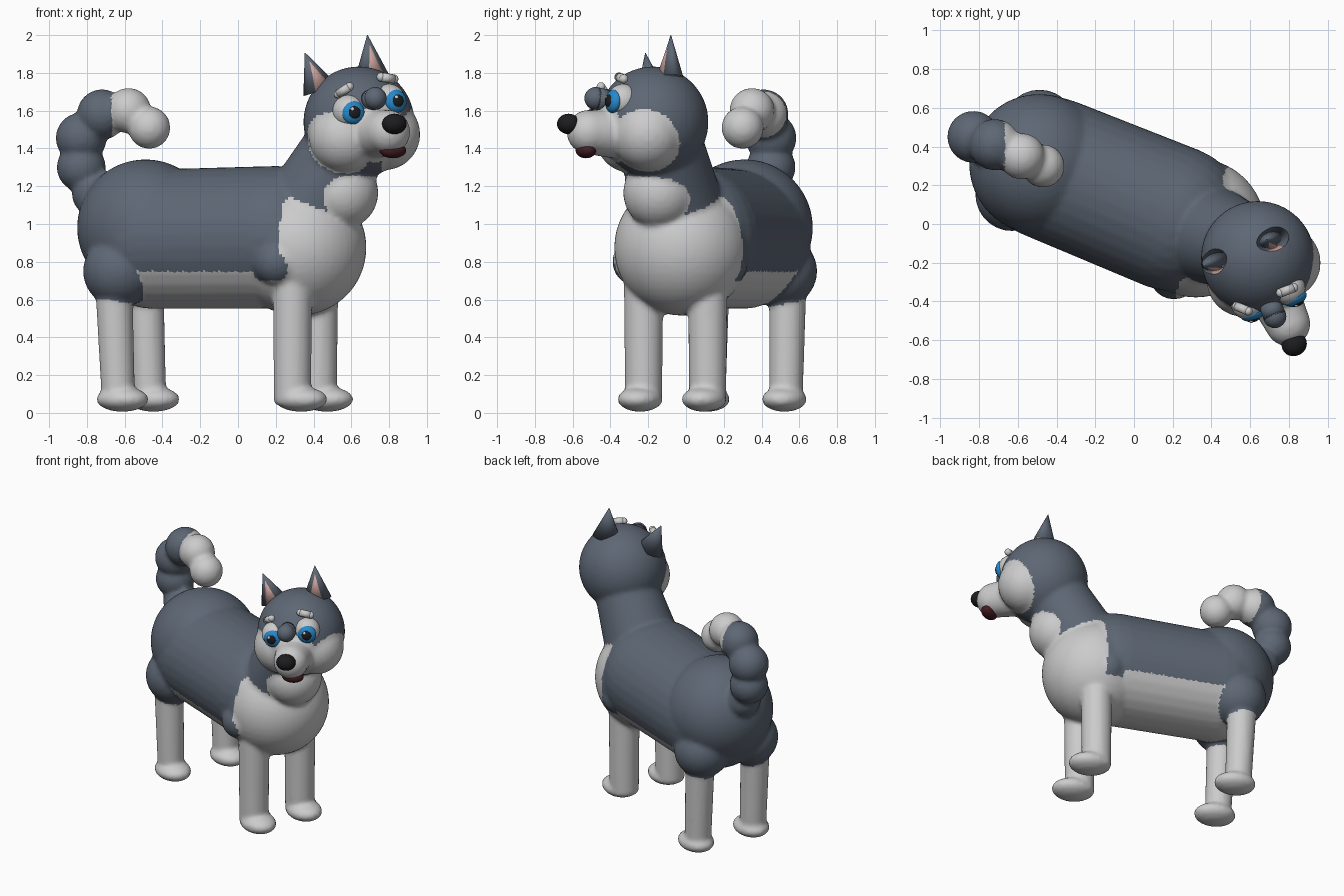
import bpy, bmesh
from mathutils import Vector, Matrix

if "Cube" in bpy.data.objects:
    bpy.data.objects.remove(bpy.data.objects["Cube"])

V = Vector
FWD, SIDE = V((0.927, -0.375, 0)), V((0.375, 0.927, 0))      # body heading and its left
FACE, LEFT = V((0.39, -0.92, 0)).normalized(), V((0.92, 0.39, 0.25)).normalized()


def material(name, rgb):
    m = bpy.data.materials.new(name)
    m.diffuse_color = (*rgb, 1)
    m.use_nodes = True
    m.node_tree.nodes["Principled BSDF"].inputs["Base Color"].default_value = m.diffuse_color
    return m


SLATE = material("slate_fur", (0.11, 0.135, 0.175))
WHITE = material("white_fur", (0.8, 0.8, 0.8))
BLACK = material("black", (0.012, 0.012, 0.014))
BLUE = material("blue", (0.02, 0.25, 0.6))
PINK = material("pink", (0.62, 0.38, 0.34))
RED = material("dark_red", (0.06, 0.012, 0.016))


def frame(z, x=LEFT):
    """Rotation with local Z along z and local X near x."""
    z = z.normalized()
    y = z.cross(x).normalized()
    return Matrix((y.cross(z), y, z)).transposed().to_4x4()


def ball(bm, c, r, rot=Matrix(), seg=32):
    r = r if isinstance(r, tuple) else (r, r, r)
    m = Matrix.Translation(c) @ rot @ Matrix.Diagonal((*r, 1))
    bmesh.ops.create_uvsphere(bm, u_segments=seg, v_segments=seg // 2, radius=1, matrix=m)


def cone(bm, a, b, r1, r2, x=LEFT, flat=1):
    a, b = V(a), V(b)
    m = Matrix.Translation((a + b) / 2) @ frame(b - a, x) @ Matrix.Diagonal((1, flat, 1, 1))
    bmesh.ops.create_cone(bm, cap_ends=True, segments=32, radius1=r1, radius2=r2,
                          depth=(b - a).length, matrix=m)


def limb(bm, a, b, r1, r2):
    cone(bm, a, b, r1, r2)
    ball(bm, a, r1)
    ball(bm, b, r2)


def finish(bm, name, mat):
    me = bpy.data.meshes.new(name)
    bm.to_mesh(me)
    bm.free()
    me.materials.append(mat)
    for p in me.polygons:
        p.use_smooth = True
    ob = bpy.data.objects.new(name, me)
    bpy.context.collection.objects.link(ob)
    return ob


def part(name, mat, fn, *args, **kw):
    bm = bmesh.new()
    fn(bm, *args, **kw)
    return finish(bm, name, mat)


# Torso, neck and head volumes
CHEST, RUMP = V((0.32, -0.02, 0.875)), V((-0.49, 0.31, 0.98))
THROAT = V((0.55, -0.14, 1.165))
HEAD = V((0.64, -0.175, 1.54))
CHEEKS = [V((0.775, -0.20, 1.475)), V((0.565, -0.29, 1.46))]
MUZZLE = [V((0.74, -0.40, 1.48)), V((0.795, -0.515, 1.487))]
bm = bmesh.new()
ball(bm, CHEST, 0.36, seg=48)
ball(bm, RUMP, 0.362, seg=48)
limb(bm, (-0.44, 0.29, 0.92), (0.20, 0.03, 0.93), 0.37, 0.378)
ball(bm, THROAT, 0.193)
limb(bm, (0.38, -0.05, 1.06), (0.62, -0.14, 1.5), 0.26, 0.205)
ball(bm, HEAD, 0.294, seg=48)
for c in CHEEKS:
    ball(bm, c, 0.19)
limb(bm, *MUZZLE, 0.13, 0.117)

# Legs, paws, haunches and shoulders on both sides
haunches, shoulders = [], []
for s in (1, -1):
    front = V((0.357, -0.055, 0)) + SIDE * s * 0.183
    rear = V((-0.55, 0.325, 0)) + SIDE * s * 0.22
    up, low = V((0, 0, 0.75)), V((0, 0, 0.1))
    cone(bm, front + low / 2, front + up, 0.098, 0.105)
    cone(bm, rear + low / 2, rear + up - FWD * 0.03, 0.088, 0.1)
    for p, off in ((front, 0.05), (rear, 0.022)):
        ball(bm, p + FWD * off + V((0, 0, 0.072)), (0.115, 0.142, 0.066), frame(V((0, 0, 1)), SIDE))
    haunches.append(V((-0.55, 0.325, 0.75)) + SIDE * s * 0.19 - FWD * 0.01)
    shoulders.append(V((0.30, -0.03, 0.8)) + SIDE * s * 0.25)
    ball(bm, haunches[-1], 0.19)
    ball(bm, shoulders[-1], 0.128)

# Curled tail of overlapping balls
for x, y, z, r in ((-0.76, 0.42, 1.16, 0.12), (-0.83, 0.45, 1.30, 0.13), (-0.83, 0.45, 1.455, 0.135),
                   (-0.72, 0.41, 1.58, 0.133), (-0.58, 0.35, 1.60, 0.12), (-0.47, 0.30, 1.51, 0.112)):
    ball(bm, (x, y, z), r)

# Fuse everything into one skin
dog = finish(bm, "dog_body", SLATE)
rm = dog.modifiers.new("fuse", 'REMESH')
rm.mode, rm.voxel_size = 'VOXEL', 0.016
sm = dog.modifiers.new("soften", 'SMOOTH')
sm.factor, sm.iterations = 0.5, 3
bpy.context.view_layer.update()
me = bpy.data.meshes.new_from_object(dog.evaluated_get(bpy.context.evaluated_depsgraph_get()))
dog.modifiers.clear()
dog.data = me
me.materials.clear()
me.materials.append(SLATE)
me.materials.append(WHITE)


def near(p, pts, r):
    return any((p - c).length < r for c in pts)


# Coat pattern
def is_white(p):
    if p.x < 0 and p.z > 1.1:
        return p.x > -0.67 and p.z > 1.38
    if p.z > 1.3:
        return near(p, CHEEKS, 0.198) or near(p, MUZZLE, 0.16)
    if near(p, [THROAT], 0.2) or near(p, CHEEKS, 0.198):
        return True
    if near(p, [CHEST], 0.372) and (p - CHEST).dot(FWD) > 0.03:
        return True
    if p.z > 0.54 and near(p, haunches, 0.2):
        return False
    if p.z > 0.7 and near(p, shoulders, 0.14):
        return False
    if p.z > 0.6 and (p - RUMP).dot(FWD) < 0:
        return False
    return p.z < 0.75


for f in me.polygons:
    f.use_smooth = True
    f.material_index = int(is_white(f.center))

# Ears with pink insides
for n, base, tip in (("right", (0.43, -0.19, 1.715), (0.355, -0.215, 1.905)),
                     ("left", (0.71, -0.085, 1.78), (0.685, -0.08, 2.0))):
    base, tip = V(base), V(tip)
    part(n + "_ear", SLATE, cone, base, tip, 0.095, 0.002, flat=0.68)
    part(n + "_inner_ear", PINK, cone, base + FACE * 0.022, base.lerp(tip, 0.82) + FACE * 0.011,
         0.066, 0.002, flat=0.72)

# Eyes
for n, c in (("right", (0.61, -0.465, 1.59)), ("left", (0.835, -0.385, 1.65))):
    c = V(c)
    d = (FACE * 0.8 + (c - HEAD).normalized() * 0.3).normalized()
    part(n + "_eyeball", WHITE, ball, c - d * 0.06 + V((-0.008, 0, 0.01)), 0.087)
    part(n + "_iris", BLUE, ball, c, (0.062, 0.062, 0.036), frame(d))
    part(n + "_pupil", BLACK, ball, c + d * 0.026, (0.034, 0.034, 0.017), frame(d))
    part(n + "_eye_glint", WHITE, ball, c + d * 0.038 + V((-0.014, 0, 0.016)), 0.011, seg=16)

# Brows, bridge, nose, mouth
part("right_brow", WHITE, limb, (0.53, -0.425, 1.688), (0.59, -0.45, 1.727), 0.023, 0.023)
part("left_brow", WHITE, limb, (0.758, -0.355, 1.778), (0.825, -0.33, 1.768), 0.024, 0.024)
part("nose_bridge", SLATE, limb, (0.70, -0.41, 1.655), (0.727, -0.478, 1.665), 0.055, 0.06)
part("nose", BLACK, ball, (0.828, -0.622, 1.53), (0.066, 0.06, 0.054), frame(V((0, 0, 1))))
part("mouth", RED, ball, (0.82, -0.53, 1.39), (0.074, 0.05, 0.042), frame(V((0, 0, 1))))
